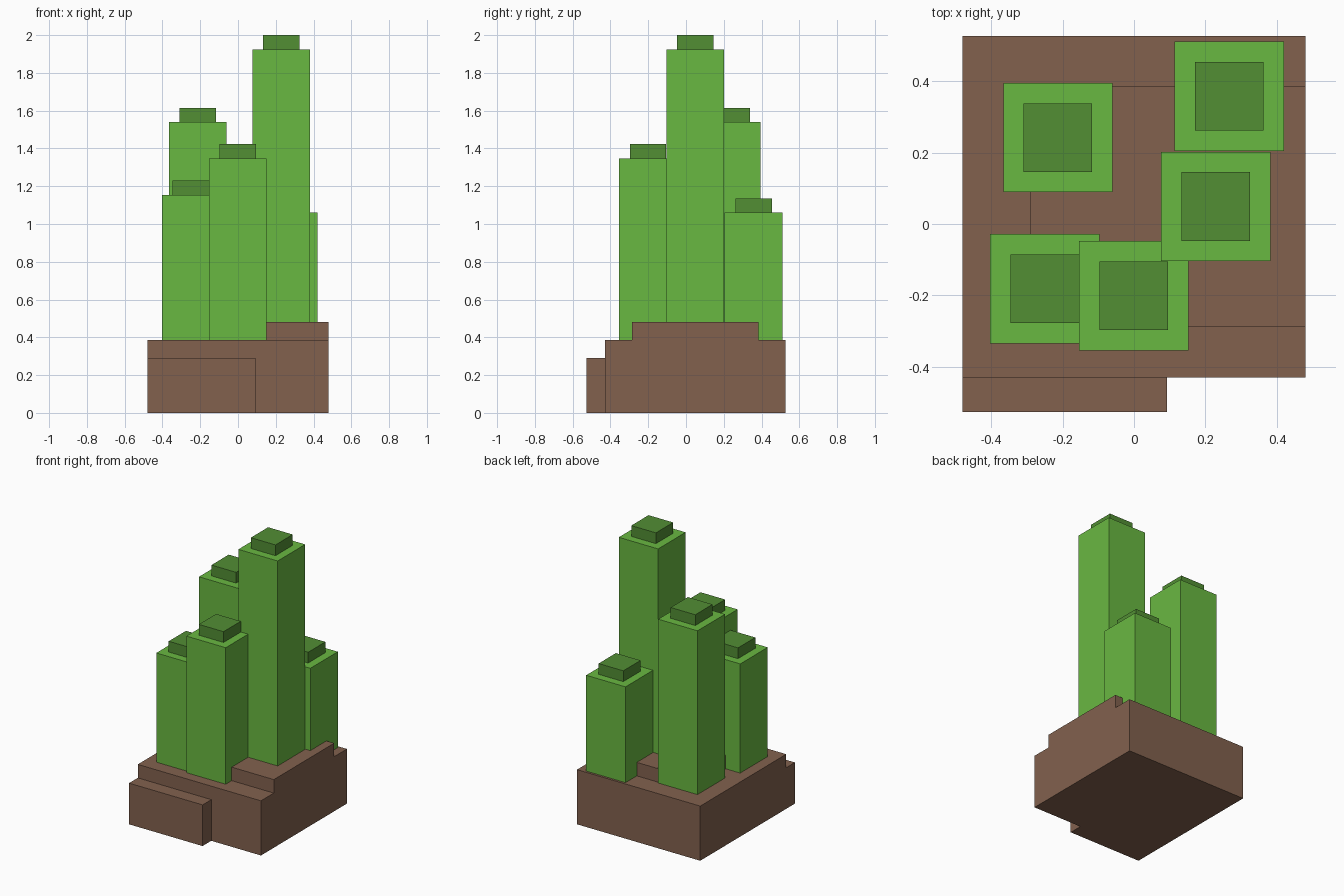
import bpy
import bmesh

cube = bpy.data.objects.get("Cube")
if cube:
    bpy.data.objects.remove(cube, do_unlink=True)


def material(name, rgb):
    mat = bpy.data.materials.new(name)
    mat.use_nodes = True
    mat.diffuse_color = (*rgb, 1)
    bsdf = next(n for n in mat.node_tree.nodes if n.type == "BSDF_PRINCIPLED")
    bsdf.inputs["Base Color"].default_value = (*rgb, 1)
    return mat


def box(name, x, y, z, mat):
    """Box spanning the given (low, high) ranges."""
    bm = bmesh.new()
    bmesh.ops.create_cube(bm, size=1)
    for v in bm.verts:
        v.co = [r[0] if c < 0 else r[1] for c, r in zip(v.co, (x, y, z))]
    mesh = bpy.data.meshes.new(name)
    bm.to_mesh(mesh)
    bm.free()
    mesh.materials.append(mat)
    obj = bpy.data.objects.new(name, mesh)
    bpy.context.collection.objects.link(obj)


earth = material("earth brown", (0.223, 0.120, 0.076))
leaf = material("bright green", (0.141, 0.479, 0.053))
dark = material("dark green", (0.084, 0.271, 0.034))

# Stepped earth base
GROUND = 0.385
box("base_block", (-0.48, 0.48), (-0.43, 0.527), (0, GROUND), earth)
box("front_step", (-0.48, 0.093), (-0.527, -0.43), (0, 0.29), earth)
box("upper_terrace", (-0.29, 0.48), (-0.287, 0.385), (GROUND, 0.48), earth)

# Square columns, each with a smaller cap: centre x, centre y, shoulder height
HALF, CAP_HALF, CAP_HEIGHT = 0.153, 0.096, 0.076
columns = {
    "tall": (0.229, 0.049, 1.924),
    "back_right": (-0.213, 0.242, 1.539),
    "back_left": (0.267, 0.358, 1.06),
    "front_right": (-0.25, -0.181, 1.154),
    "front": (-0.001, -0.201, 1.347),
}
for name, (cx, cy, top) in columns.items():
    for part, h, z, mat in (("column", HALF, (GROUND, top), leaf),
                            ("cap", CAP_HALF, (top, top + CAP_HEIGHT), dark)):
        box(f"{name}_{part}", (cx - h, cx + h), (cy - h, cy + h), z, mat)
